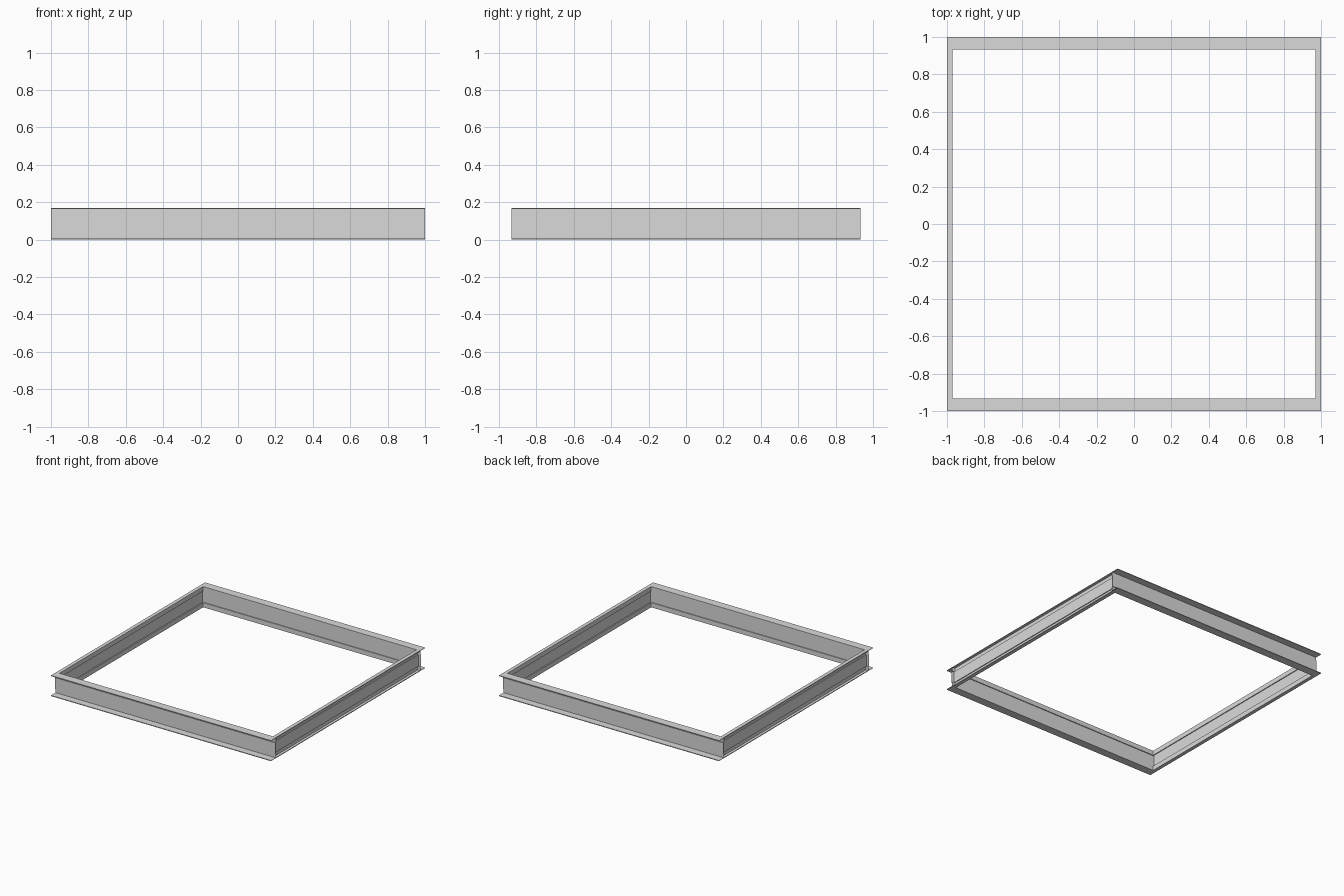
import bpy
import bmesh
from math import pi
from mathutils import Matrix, Vector

cube = bpy.data.objects.get("Cube")
if cube:
    bpy.data.objects.remove(cube, do_unlink=True)

HEIGHT = 0.17
END_WIDTH = 0.068    # flange width of the front and back channels
SIDE_WIDTH = 0.03    # flange width of the side channels
FLANGE = 0.006       # flange thickness
WEB = 0.009          # web thickness
STEP = 0.007         # outward offset of the middle band of the web
BAND = 0.038         # height of the bands above and below it

steel = bpy.data.materials.new("steel_grey")
steel.use_nodes = True
GREY = (0.7, 0.7, 0.7, 1)
steel.diffuse_color = GREY
steel.node_tree.nodes["Principled BSDF"].inputs["Base Color"].default_value = GREY


def channel_section(reach):
    """Closed channel contour: flanges point to +u, web stands at u = 0."""
    outer = [(reach, 0), (reach, FLANGE), (WEB, FLANGE),
             (WEB, BAND), (WEB + STEP, BAND)]
    inner = [(0, 0), (0, BAND), (STEP, BAND)]
    outer += [(u, HEIGHT - z) for u, z in reversed(outer)]
    inner += [(u, HEIGHT - z) for u, z in reversed(inner)]
    return outer + inner[::-1]


def channel(name, reach, length, location, turn):
    """Sweep the section along local x, leaving the ends open."""
    section = channel_section(reach)
    bm = bmesh.new()
    start, end = [[bm.verts.new((x, u, z)) for u, z in section]
                  for x in (-length / 2, length / 2)]
    for i in range(len(section)):
        bm.faces.new((start[i - 1], start[i], end[i], end[i - 1]))
    bm.transform(Matrix.Translation(Vector(location)) @ Matrix.Rotation(turn, 4, 'Z'))
    mesh = bpy.data.meshes.new(name)
    bm.to_mesh(mesh)
    bm.free()
    mesh.materials.append(steel)
    bpy.context.collection.objects.link(bpy.data.objects.new(name, mesh))


# Full-length channels at front and back, flanges pointing outward
for name, side, turn in (("front_channel", -1, pi), ("back_channel", 1, 0)):
    channel(name, END_WIDTH, 2, (0, side * (1 - END_WIDTH), 0), turn)

# Narrower channels between them
for name, side in (("left_channel", 1), ("right_channel", -1)):
    channel(name, SIDE_WIDTH, 2 * (1 - END_WIDTH),
            (side * (1 - SIDE_WIDTH), 0, 0), -side * pi / 2)
